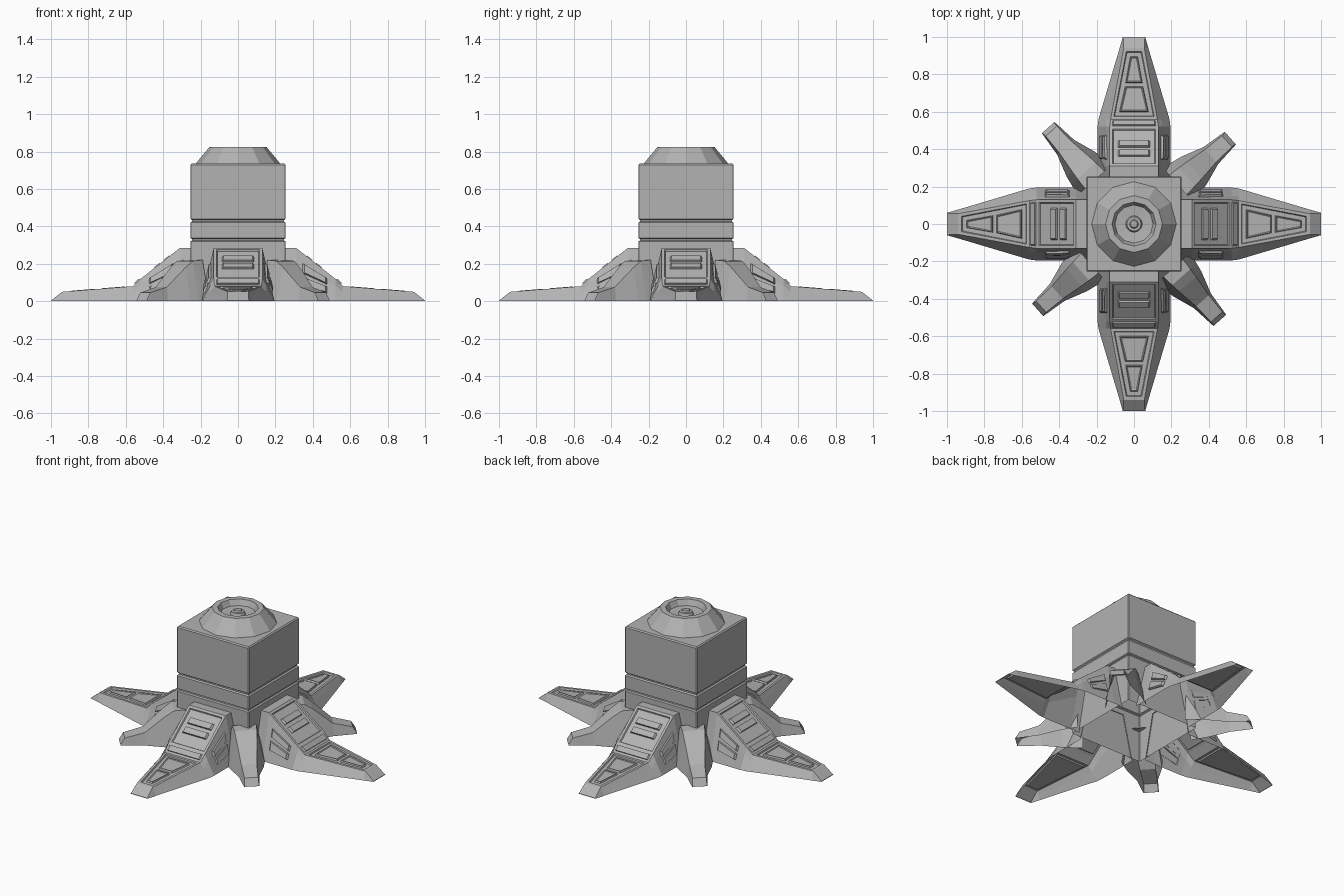
import bpy, bmesh, math
from mathutils import Vector, Matrix

if "Cube" in bpy.data.objects:
    bpy.data.objects.remove(bpy.data.objects["Cube"])

grey = bpy.data.materials.new("dark_grey")
grey.diffuse_color = (.45, .45, .45, 1)
grey.use_nodes = True
grey.node_tree.nodes["Principled BSDF"].inputs["Base Color"].default_value = grey.diffuse_color


def finish(bm, name, angle=0.0):
    bm.transform(Matrix.Rotation(angle, 4, 'Z'))
    me = bpy.data.meshes.new(name)
    bm.to_mesh(me)
    bm.free()
    me.materials.append(grey)
    ob = bpy.data.objects.new(name, me)
    bpy.context.collection.objects.link(ob)
    return ob


def lathe(bm, profile, n, phase):
    """Stack of n-sided rings from (radius, z) pairs, closed at the top."""
    rings = [[bm.verts.new((r * math.cos(phase + i * math.tau / n),
                            r * math.sin(phase + i * math.tau / n), z))
              for i in range(n)] for r, z in profile]
    for a, b in zip(rings, rings[1:]):
        for i in range(n):
            j = (i + 1) % n
            bm.faces.new((a[i], a[j], b[j], b[i]))
    bm.faces.new(rings[-1])


def shell(bm, sections):
    """Open-bottomed leg along +x from (x, base half width, top half width, shoulder, z top)."""
    rows = []
    for x, hb, ht, k, zt in sections:
        hs = ht + (hb - ht) * k
        zs = zt * (1 - k)
        rows.append([bm.verts.new((x, y, z)) for y, z in
                     ((-hb, 0), (-hs, zs), (-ht, zt), (ht, zt), (hs, zs), (hb, 0))])
    tops = []
    for a, b in zip(rows, rows[1:]):
        for i in range(5):
            f = bm.faces.new((a[i], b[i], b[i + 1], a[i + 1]))
            if i == 2:
                tops.append(f)
    bm.faces.new(rows[-1])
    bm.normal_update()
    return tops


def plate(bm, corners, low, high, inset):
    """Raised panel with sloped sides on any quad (counter-clockwise from outside)."""
    p = [Vector(c) for c in corners]
    n = (p[2] - p[0]).cross(p[3] - p[1]).normalized()
    c = sum(p, Vector()) / 4
    a = [bm.verts.new(v + n * low) for v in p]
    b = [bm.verts.new(v + (c - v).normalized() * inset + n * high) for v in p]
    for i in range(4):
        j = (i + 1) % 4
        bm.faces.new((a[i], a[j], b[j], b[i]))
    f = bm.faces.new(b)
    bm.normal_update()
    return f


def strip(bm, x0, x1, h0, h1, zf, low, high, inset):
    return plate(bm, [(x0, -h0, zf(x0)), (x1, -h1, zf(x1)),
                      (x1, h1, zf(x1)), (x0, h0, zf(x0))], low, high, inset)


# Central block: square tower with two grooves and softened edges, open below
bm = bmesh.new()
s = math.sqrt(2)
square = [(.255, .02), (.255, .32), (.246, .325), (.246, .332), (.255, .337),
          (.255, .42), (.246, .426), (.246, .434), (.255, .44), (.255, .728), (.248, .735)]
lathe(bm, [(h * s, z) for h, z in square], 4, math.pi / 4)
corner = [e for e in bm.edges
          if abs(e.verts[0].co.z - e.verts[1].co.z) > .05]
bmesh.ops.bevel(bm, geom=corner, offset=.005, segments=1, affect='EDGES')
finish(bm, "central_block")

# Twelve-sided cap with a stepped socket and a central knob
bm = bmesh.new()
lathe(bm, [(.228, .733), (.152, .825), (.118, .825), (.102, .79), (.045, .785),
           (.038, .803), (.024, .803), (.018, .812)], 12, 0)
finish(bm, "top_cap")


def slope(x):
    return .285 - (x - .31) * (.165 / .21)


def toe(x):
    return .08 - (x - .56) * (.03 / .38)


def main_leg(i):
    bm = bmesh.new()
    tops = shell(bm, [(.25, .195, .13, .3, .285), (.31, .195, .13, .3, .285),
                      (.52, .195, .13, .3, .12), (.56, .19, .125, .4, .08),
                      (.94, .077, .055, .4, .05), (1, .06, .058, .4, .003)])
    # sunken panels on the knee and the toe
    for f in (tops[1], tops[3]):
        bmesh.ops.inset_region(bm, faces=[f], thickness=.022, depth=0)
        bmesh.ops.inset_region(bm, faces=[f], thickness=.006, depth=-.008)
    # knee slats and ankle bar
    for x in (.365, .415):
        strip(bm, x, x + .032, .085, .085, slope, -.008, .004, .008)
    strip(bm, .525, .55, .115, .115, lambda x: .12 - (x - .52), 0, .008, .006)
    # toe plates
    for x0, x1, h0, h1 in ((.6, .735, .078, .048), (.755, .895, .045, .02)):
        f = strip(bm, x0, x1, h0, h1, toe, -.008, .002, .006)
        bmesh.ops.inset_region(bm, faces=[f], thickness=.008, depth=-.004)
    # side slats following the slope on both flanks
    for sgn in (-1, 1):
        def flank(x, t):
            return (x, sgn * (.13 + .065 * t), slope(x) * (1 - t))
        for t0, t1 in ((.22, .42), (.5, .72)):
            q = [flank(.345, t1), flank(.475, t1), flank(.475, t0), flank(.345, t0)]
            plate(bm, q if sgn < 0 else q[::-1], 0, .012, .01)
    finish(bm, f"main_leg_{i + 1}", i * math.pi / 2)


def corner_leg(i):
    bm = bmesh.new()
    shell(bm, [(.315, .12, .07, .35, .22), (.38, .11, .065, .35, .215),
               (.43, .1, .06, .35, .18), (.55, .06, .045, .35, .075),
               (.665, .048, .04, .35, .045), (.69, .045, .042, .35, .003)])
    finish(bm, f"corner_leg_{i + 1}", math.radians(41.7) + i * math.pi / 2)


for i in range(4):
    main_leg(i)
    corner_leg(i)
